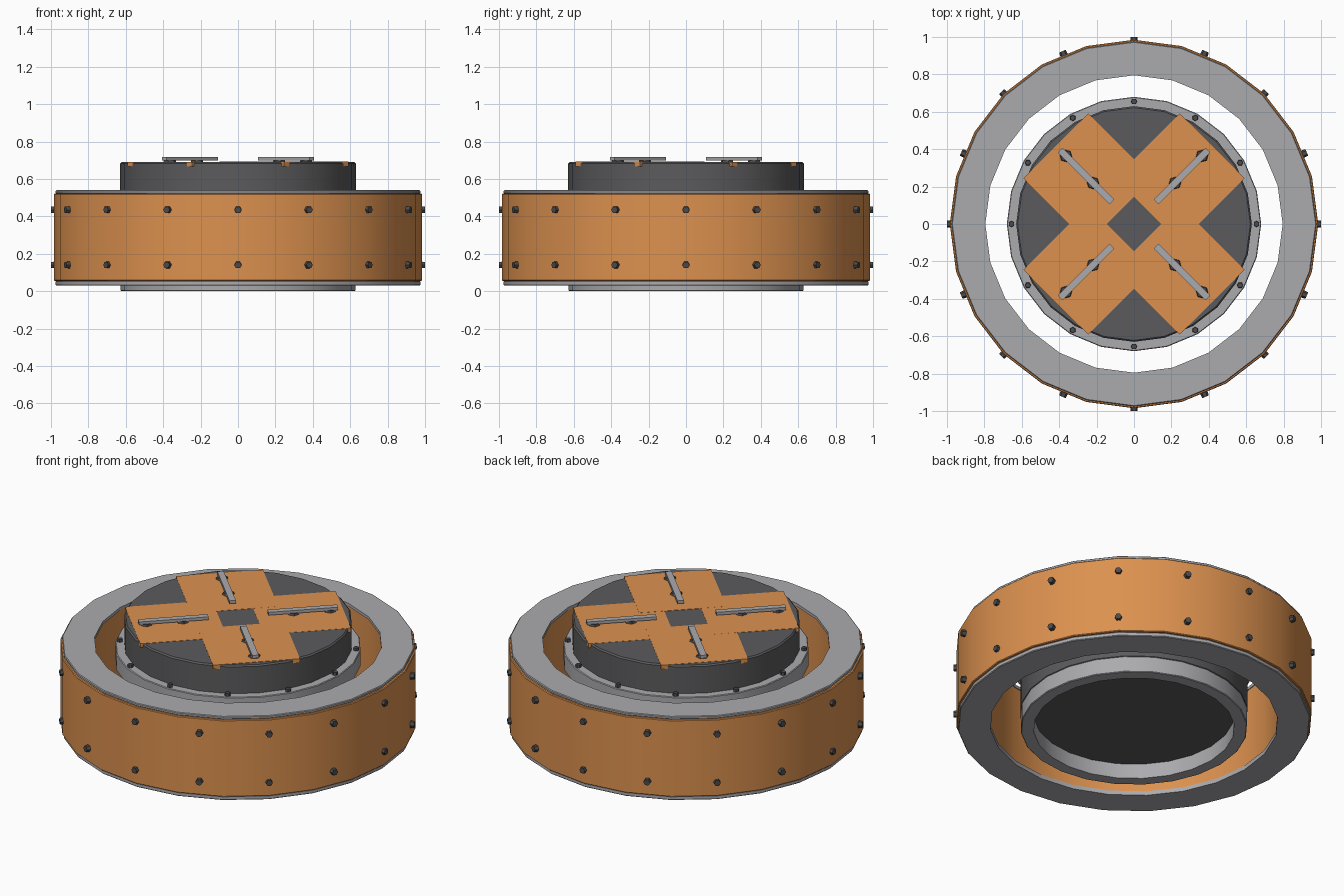
import bpy, bmesh, math
from mathutils import Matrix, Vector

cube = bpy.data.objects.get("Cube")
if cube:
    bpy.data.objects.remove(cube)

SIDES = 24


def material(name, rgb):
    m = bpy.data.materials.new(name)
    m.use_nodes = True
    m.diffuse_color = (*rgb, 1)
    m.node_tree.nodes["Principled BSDF"].inputs["Base Color"].default_value = (*rgb, 1)
    return m


ORANGE = material("orange_paint", (0.72, 0.285, 0.078))
STEEL = material("light_steel", (0.41, 0.41, 0.43))
DARK = material("dark_metal", (0.105, 0.105, 0.11))
BOLT = material("bolt_metal", (0.07, 0.07, 0.075))


def finish(name, bm, mat, smooth=True):
    bmesh.ops.recalc_face_normals(bm, faces=bm.faces)
    mesh = bpy.data.meshes.new(name)
    bm.to_mesh(mesh)
    bm.free()
    mesh.materials.append(mat)
    ob = bpy.data.objects.new(name, mesh)
    bpy.context.collection.objects.link(ob)
    if smooth:
        bpy.ops.object.select_all(action='DESELECT')
        ob.select_set(True)
        bpy.context.view_layer.objects.active = ob
        bpy.ops.object.shade_smooth_by_angle(angle=math.radians(30))
    return ob


def lathe(name, profile, mat):
    """Spin a closed (radius, height) outline around z."""
    bm = bmesh.new()
    verts = [bm.verts.new((0, r, z)) for r, z in profile]
    edges = [bm.edges.new((a, b)) for a, b in zip(verts, verts[1:] + verts[:1])]
    bmesh.ops.spin(bm, geom=verts + edges, cent=(0, 0, 0), axis=(0, 0, 1),
                   angle=math.tau, steps=SIDES)
    bmesh.ops.remove_doubles(bm, verts=bm.verts, dist=1e-4)
    loose = [e for e in bm.edges if not e.link_faces]
    bmesh.ops.delete(bm, geom=loose, context='EDGES')
    return finish(name, bm, mat)


def ring(name, inner, outer, low, high, mat, bevel=0.004):
    b = bevel
    return lathe(name, [(inner, low), (outer - b, low), (outer, low + b),
                        (outer, high - b), (outer - b, high), (inner, high)], mat)


def add_bolt(bm, matrix, radius, depth):
    bmesh.ops.create_cone(bm, cap_ends=True, segments=6, radius1=radius,
                          radius2=radius * 0.85, depth=depth, matrix=matrix)


def add_box(bm, matrix, size):
    bmesh.ops.create_cube(bm, size=1, matrix=matrix @ Matrix.Diagonal((*size, 1)))


# Outer ring with its two cover plates
ring("outer_ring_body", 0.80, 0.985, 0.055, 0.522, ORANGE)
ring("outer_ring_top_plate", 0.795, 0.975, 0.522, 0.54, STEEL)
ring("outer_ring_bottom_plate", 0.795, 0.975, 0.03, 0.055, STEEL)

# Central hub, open bottom collar and bolted flange
lathe("hub", [(0, 0.09), (0.62, 0.09), (0.63, 0.10), (0.63, 0.682),
              (0.622, 0.69), (0, 0.69)], DARK)
ring("hub_bottom_collar", 0.555, 0.627, 0.0, 0.10, STEEL)
ring("hub_flange", 0.60, 0.68, 0.42, 0.52, STEEL)

# Two rows of bolts around the outer ring
bm = bmesh.new()
for i in range(16):
    turn = Matrix.Rotation(math.tau * i / 16, 4, 'Z')
    for z in (0.14, 0.435):
        place = Matrix.Translation((0.98, 0, z)) @ Matrix.Rotation(math.pi / 2, 4, 'Y')
        add_bolt(bm, turn @ place, 0.022, 0.04)
finish("outer_ring_bolts", bm, BOLT, False)

# Bolts on the hub flange
bm = bmesh.new()
for i in range(12):
    turn = Matrix.Rotation(math.tau * i / 12, 4, 'Z')
    add_bolt(bm, turn @ Matrix.Translation((0.655, 0, 0.522)), 0.018, 0.03)
finish("flange_bolts", bm, BOLT, False)

# Four square plates, each with a radial grab bar on two feet
plates, bars, feet = bmesh.new(), bmesh.new(), bmesh.new()
for i in range(4):
    turn = Matrix.Rotation(math.pi / 4 + i * math.pi / 2, 4, 'Z')
    top = 0.691 + i * 0.0003
    add_box(plates, turn @ Matrix.Translation((0.347, 0, top - 0.0125)),
            (0.488, 0.488, 0.025))
    add_box(bars, turn @ Matrix.Translation((0.363, 0, 0.708)), (0.39, 0.036, 0.018))
    for r in (0.31, 0.515):
        add_bolt(feet, turn @ Matrix.Translation((r, 0, 0.695)), 0.036, 0.014)
finish("top_plates", plates, ORANGE, False)
finish("grab_bars", bars, STEEL, False)
finish("grab_bar_feet", feet, BOLT, False)
